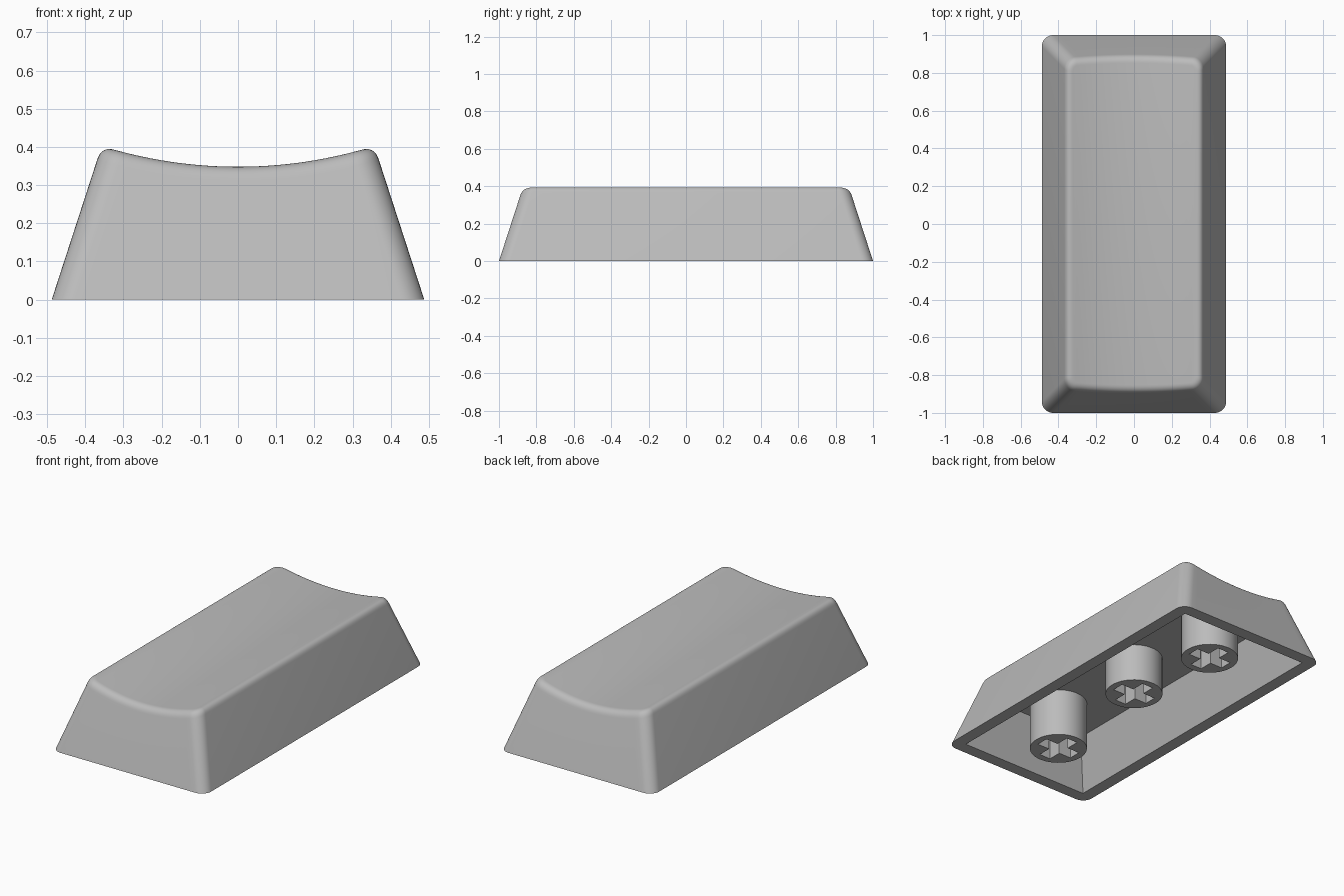
import bpy
import bmesh
import math

if "Cube" in bpy.data.objects:
    bpy.data.objects.remove(bpy.data.objects["Cube"])

HALF_X, HALF_Y = 0.488, 1.0      # base footprint
TAPER = 0.325                    # wall inset per unit of height
CORNER = 0.06                    # corner radius seen from above
FILLET = 0.035                   # rounding of the upper rim
DISH_Z, DISH_R = 0.348, 1.2      # cylindrical hollow in the top

plastic = bpy.data.materials.new("grey plastic")
plastic.diffuse_color = (0.5, 0.5, 0.5, 1)
plastic.use_nodes = True
plastic.node_tree.nodes["Principled BSDF"].inputs["Base Color"].default_value = plastic.diffuse_color


def make_object(name, bm):
    bmesh.ops.recalc_face_normals(bm, faces=bm.faces)
    mesh = bpy.data.meshes.new(name)
    bm.to_mesh(mesh)
    bm.free()
    mesh.materials.append(plastic)
    obj = bpy.data.objects.new(name, mesh)
    bpy.context.collection.objects.link(obj)
    return obj


def activate(obj):
    bpy.ops.object.select_all(action='DESELECT')
    obj.select_set(True)
    bpy.context.view_layer.objects.active = obj


def cut(obj, cutter):
    cutter.hide_render = True
    mod = obj.modifiers.new("cut", 'BOOLEAN')
    mod.operation, mod.solver, mod.object = 'DIFFERENCE', 'EXACT', cutter
    activate(obj)
    bpy.ops.object.modifier_apply(modifier=mod.name)
    bpy.data.objects.remove(cutter)


def smooth(obj):
    activate(obj)
    bpy.ops.object.shade_smooth_by_angle(angle=math.radians(30))


def dish(x):
    return DISH_Z + DISH_R - math.sqrt(DISH_R ** 2 - x * x)


# Front half of the rounded outline, left to right, as (centre sign, normal angle, straight fraction)
ARC, SPAN = 8, 24
half = [(-1, math.pi + math.pi / 2 * i / ARC) for i in range(ARC + 1)]
half += [(-1 + 2 * i / SPAN, math.pi * 1.5) for i in range(1, SPAN)]
half += [(1, math.pi * 1.5 + math.pi / 2 * i / ARC) for i in range(ARC + 1)]


def outline(index, side, inset, extra=0.0):
    """Point of the outline; inset moves the walls, extra also shrinks the corner radius."""
    s, a = half[index]
    r = CORNER - extra
    x = s * (HALF_X - CORNER - inset) + r * math.cos(a)
    y = -(HALF_Y - CORNER - inset) + r * math.sin(a)
    return x, y * side


def column(index, side):
    """Points from the base up the wall and around the rim fillet."""
    top = 0.39
    for _ in range(8):           # height at which the wall meets the dish
        x, y = outline(index, side, TAPER * top)
        top = dish(x)
    low = top - FILLET
    p0 = (*outline(index, side, TAPER * low), low)
    p1 = (x, y, top)
    x2, y2 = outline(index, side, TAPER * top, FILLET)
    p2 = (x2, y2, dish(x2))
    pts = [(*outline(index, side, 0), 0.0)]
    for k in range(9):
        t = k / 8
        pts.append(tuple((1 - t) ** 2 * a + 2 * t * (1 - t) * b + t * t * c
                         for a, b, c in zip(p0, p1, p2)))
    return pts


# Cap body: walls, rounded rim and dished top
bm = bmesh.new()
n = len(half)
front = [[bm.verts.new(p) for p in column(i, 1)] for i in range(n)]
back = [[bm.verts.new(p) for p in column(i, -1)] for i in range(n)]
loop = front + back[::-1]
for i, a in enumerate(loop):
    b = loop[(i + 1) % len(loop)]
    for k in range(len(a) - 1):
        bm.faces.new((a[k], b[k], b[k + 1], a[k + 1]))
for i in range(n - 1):
    bm.faces.new((front[i][-1], front[i + 1][-1], back[i + 1][-1], back[i][-1]))
bm.faces.new([c[0] for c in loop])
cap = make_object("cap_shell", bm)

# Hollow underside with sloping inner walls
WALL, ROOF = 0.072, 0.28
bm = bmesh.new()
rings = []
for z in (-0.05, ROOF):
    hx, hy = HALF_X - WALL - TAPER * z, HALF_Y - WALL - TAPER * z
    rings.append([bm.verts.new((sx * hx, sy * hy, z))
                  for sx, sy in ((-1, -1), (1, -1), (1, 1), (-1, 1))])
bm.faces.new(rings[0])
bm.faces.new(rings[1])
for i in range(4):
    j = (i + 1) % 4
    bm.faces.new((rings[0][i], rings[0][j], rings[1][j], rings[1][i]))
cut(cap, make_object("cavity_cutter", bm))
smooth(cap)


# Three mounting posts with cross-shaped sockets
def post(name, y, z0):
    bm = bmesh.new()
    z1 = ROOF + 0.02
    made = bmesh.ops.create_cone(bm, cap_ends=True, segments=48, radius1=0.155,
                                 radius2=0.155, depth=z1 - z0)
    bmesh.ops.translate(bm, verts=made["verts"], vec=(0, y, (z0 + z1) / 2))
    obj = make_object(name, bm)
    bm = bmesh.new()
    w, l = 0.036, 0.115
    plus = [(w, l), (-w, l), (-w, w), (-l, w), (-l, -w), (-w, -w),
            (-w, -l), (w, -l), (w, -w), (l, -w), (l, w), (w, w)]
    base = bm.faces.new([bm.verts.new((px, y + py, z0 - 0.05)) for px, py in plus])
    up = bmesh.ops.extrude_face_region(bm, geom=[base])["geom"]
    bmesh.ops.translate(bm, vec=(0, 0, ROOF - z0 + 0.04),
                        verts=[v for v in up if isinstance(v, bmesh.types.BMVert)])
    cut(obj, make_object("socket_cutter", bm))
    smooth(obj)


post("centre_post", 0.0, 0.06)
post("front_post", -0.64, 0.0)
post("back_post", 0.64, 0.0)
